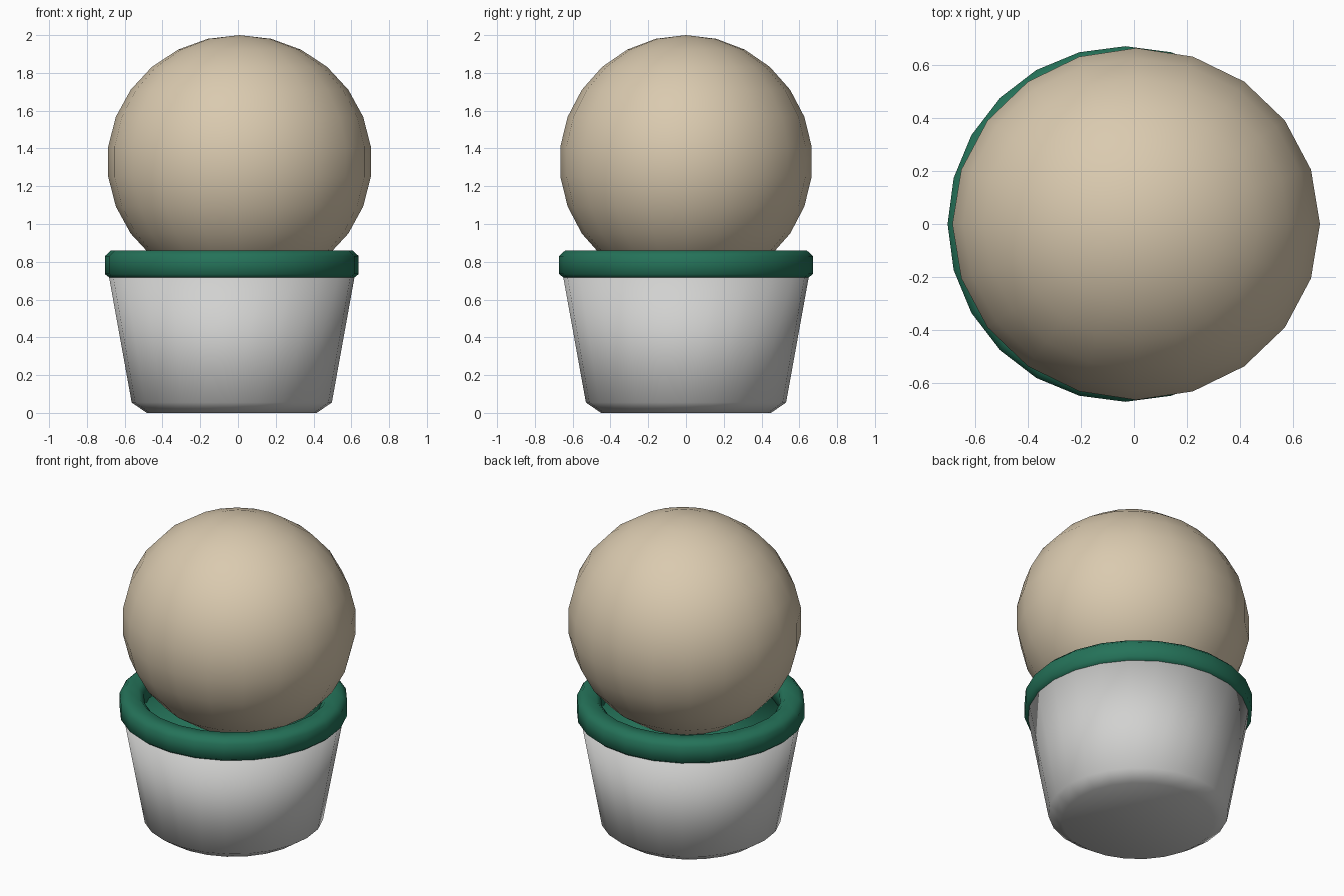
import bpy
import bmesh
from math import cos, sin, tau

cube = bpy.data.objects.get("Cube")
if cube:
    bpy.data.objects.remove(cube, do_unlink=True)


def material(name, rgb):
    mat = bpy.data.materials.new(name)
    mat.use_nodes = True
    mat.diffuse_color = (*rgb, 1)
    mat.node_tree.nodes["Principled BSDF"].inputs["Base Color"].default_value = (*rgb, 1)
    return mat


def add_object(name, bm, mat, location):
    bmesh.ops.recalc_face_normals(bm, faces=bm.faces)
    for face in bm.faces:
        face.smooth = True
    mesh = bpy.data.meshes.new(name)
    bm.to_mesh(mesh)
    bm.free()
    mesh.materials.append(mat)
    obj = bpy.data.objects.new(name, mesh)
    obj.location = location
    bpy.context.collection.objects.link(obj)
    return obj


def lathe(name, profile, mat, closed=False, segments=24):
    """Turn a (radius, height) profile; an open one is capped at both ends."""
    bm = bmesh.new()
    rings = [[bm.verts.new((r * cos(tau * i / segments), r * sin(tau * i / segments), z))
              for i in range(segments)] for r, z in profile]
    pairs = list(zip(rings, rings[1:]))
    if closed:
        pairs.append((rings[-1], rings[0]))
    else:
        bm.faces.new(rings[0])
        bm.faces.new(rings[-1])
    for low, high in pairs:
        for i in range(segments):
            j = (i + 1) % segments
            bm.faces.new((low[i], low[j], high[j], high[i]))
    return add_object(name, bm, mat, (-0.033, 0, 0))


tan = material("tan", (0.70, 0.59, 0.43))
green = material("deep green", (0.018, 0.17, 0.10))
grey = material("light grey", (0.64, 0.64, 0.63))

# Tapered pot with a chamfered foot
lathe("pot", [(0.45, 0), (0.53, 0.055), (0.65, 0.72)], grey)

# Rounded rim band
lathe("rim", [(0.64, 0.71), (0.672, 0.735), (0.672, 0.83), (0.64, 0.86),
              (0.56, 0.86), (0.53, 0.83), (0.53, 0.735), (0.56, 0.71)],
      green, closed=True)

# Filling inside the rim
lathe("filling", [(0.54, 0.715), (0.54, 0.73)], green)

# Slightly widened ball resting in the pot
bm = bmesh.new()
bmesh.ops.create_uvsphere(bm, u_segments=20, v_segments=13, radius=0.67)
bmesh.ops.scale(bm, vec=(1.045, 1, 1), verts=bm.verts)
add_object("ball", bm, tan, (0.008, 0, 1.33))
